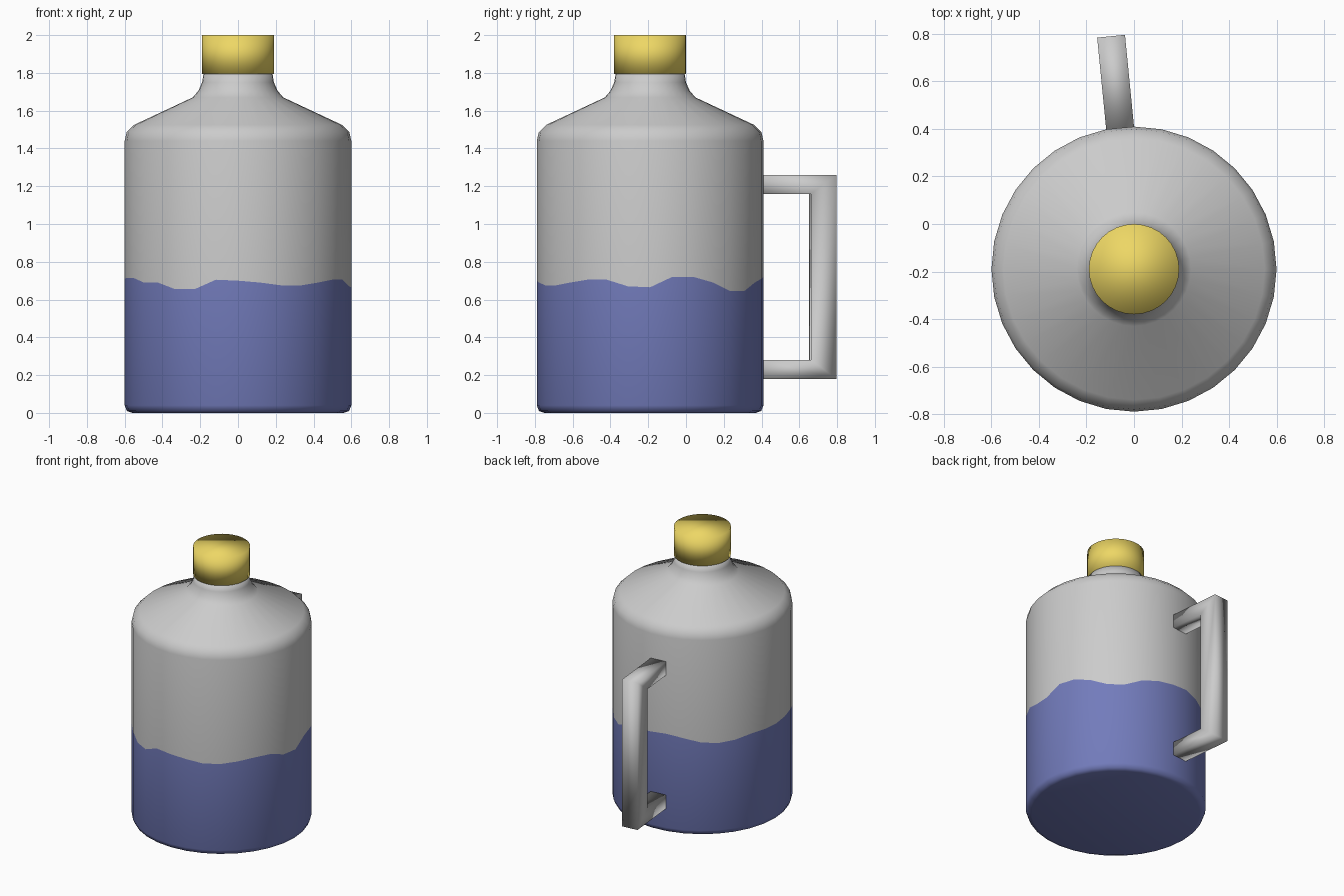
import bpy, bmesh, math
from mathutils import Matrix

if "Cube" in bpy.data.objects:
    bpy.data.objects.remove(bpy.data.objects["Cube"])

N = 32
CY = -0.19          # the jug axis sits forward of the origin, balancing the handle


def material(name, rgb):
    m = bpy.data.materials.new(name)
    m.diffuse_color = (*rgb, 1)
    m.use_nodes = True
    m.node_tree.nodes["Principled BSDF"].inputs["Base Color"].default_value = m.diffuse_color
    return m


def finish(name, bm, mats=()):
    bmesh.ops.recalc_face_normals(bm, faces=bm.faces)
    for f in bm.faces:
        f.smooth = True
    me = bpy.data.meshes.new(name)
    bm.to_mesh(me)
    bm.free()
    for m in mats:
        me.materials.append(m)
    ob = bpy.data.objects.new(name, me)
    bpy.context.collection.objects.link(ob)
    return ob


def lathe(name, profile, mats=(), split=0):
    """Revolve (radius, z) rings; z may be a list of N heights.
    Bands below ring number `split` use the second material."""
    bm = bmesh.new()
    rings = []
    for r, z in profile:
        ring = []
        for k in range(N):
            a = math.tau * k / N
            h = z[k] if isinstance(z, list) else z
            ring.append(bm.verts.new((r * math.sin(a), CY - r * math.cos(a), h)))
        rings.append(ring)
    for i, (lo, hi) in enumerate(zip(rings, rings[1:])):
        for k in range(N):
            j = (k + 1) % N
            f = bm.faces.new((lo[k], lo[j], hi[j], hi[k]))
            f.material_index = 1 if i < split else 0
    bm.faces.new(rings[0][::-1]).material_index = 1 if split else 0
    bm.faces.new(rings[-1])
    return finish(name, bm, mats)


grey = material("grey", (0.8, 0.8, 0.8))
blue = material("blue", (0.17, 0.20, 0.50))
yellow = material("yellow", (0.85, 0.68, 0.13))

# Jug body with a wavy colour boundary, starting at the front and going round by +x
wave = [.70, .69, .675, .675, .69, .705, .705, .67,
        .665, .72, .72, .69, .645, .645, .69, .71,
        .72, .73, .715, .69, .68, .69, .71, .71,
        .71, .715, .715, .69, .69, .655, .655, .705]
lathe("jug_body", [(.56, 0), (.588, .01), (.6, .04), (.6, wave),
                   (.6, 1.44), (.59, 1.485), (.55, 1.525),
                   (.24, 1.67), (.21, 1.705), (.19, 1.75), (.182, 1.80)],
      (grey, blue), split=3)

# Screw cap
lathe("cap", [(.19, 1.795), (.19, 2.0)], (yellow,))

# Handle: mitred square bar standing out from one facet of the body
bm = bmesh.new()
w = 0.6 * math.sin(math.pi / N)
path = [((.59, 1.26), (.59, 1.16)), ((.985, 1.26), (.85, 1.16)),
        ((.985, .18), (.85, .28)), ((.59, .18), (.59, .28))]
rings = [[bm.verts.new((x, r, z)) for (r, z), x in
          ((o, -w), (o, w), (i, w), (i, -w))] for o, i in path]
for a, b in zip(rings, rings[1:]):
    for k in range(4):
        j = (k + 1) % 4
        bm.faces.new((a[k], a[j], b[j], b[k]))
bm.faces.new(rings[0])
bm.faces.new(rings[-1])
bm.transform(Matrix.Translation((0, CY, 0)) @ Matrix.Rotation(math.pi / N, 4, 'Z'))
finish("handle", bm)
